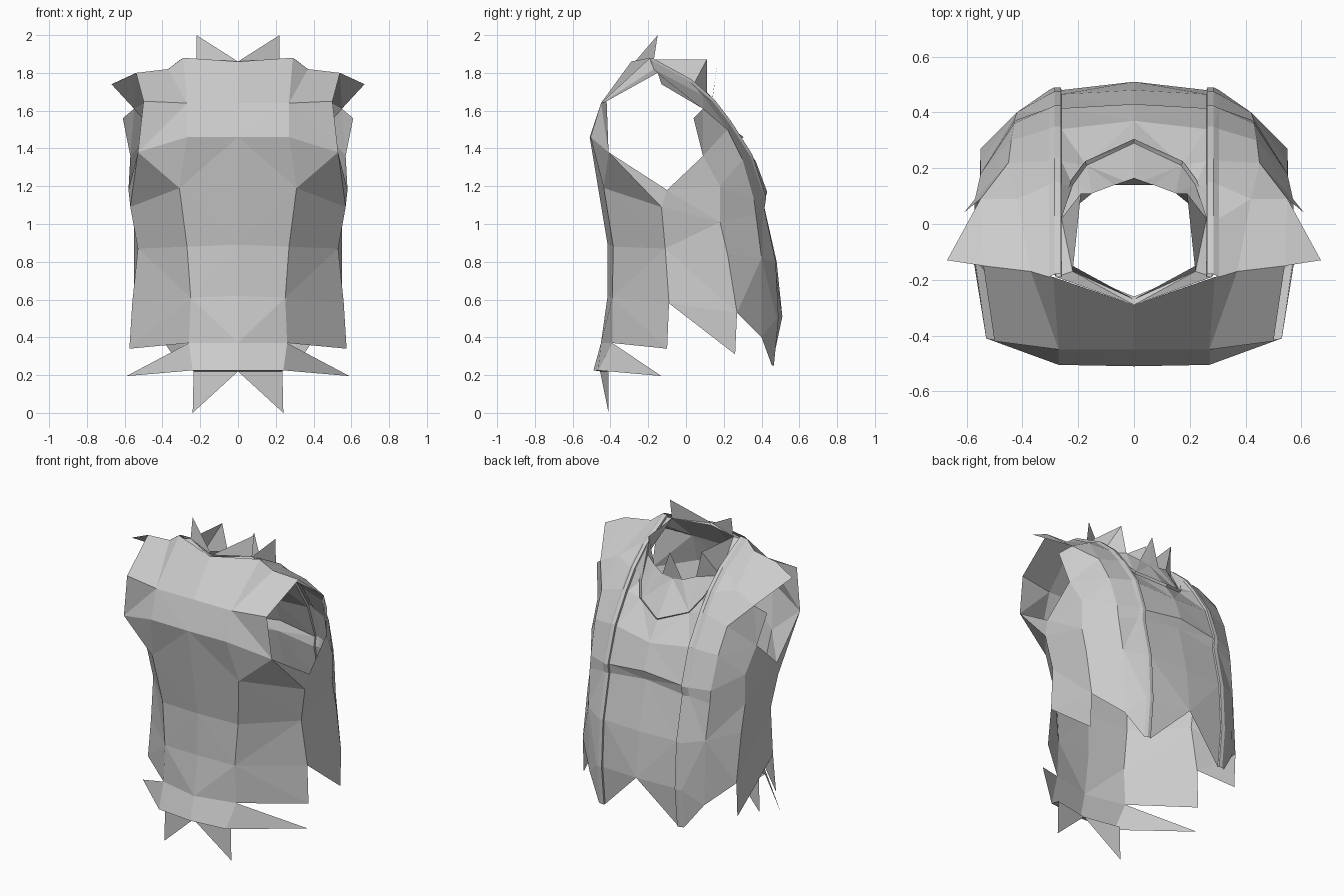
import bpy
import bmesh
from mathutils import Vector

default_cube = bpy.data.objects.get("Cube")
if default_cube:
    bpy.data.objects.remove(default_cube, do_unlink=True)

grey = bpy.data.materials.new("light_grey_cloth")
grey.use_nodes = True
grey.diffuse_color = (0.6, 0.6, 0.6, 1)
grey.node_tree.nodes["Principled BSDF"].inputs["Base Color"].default_value = grey.diffuse_color


def finish(name, faces):
    """Make a flat-shaded cloth part from corner lists, mirrored across x = 0."""
    bm = bmesh.new()
    for corners in faces:
        unique = []
        for corner in corners:
            if corner not in unique:
                unique.append(corner)
        if len(unique) > 2:
            bm.faces.new([bm.verts.new(corner) for corner in unique])
    bmesh.ops.remove_doubles(bm, verts=bm.verts, dist=0.001)
    bmesh.ops.recalc_face_normals(bm, faces=bm.faces)
    # Turn the cloth outward from the body axis
    outward = 0
    for face in bm.faces:
        centre = face.calc_center_median()
        outward += face.normal.dot(centre - Vector((0, 0, 1))) * face.calc_area()
    if outward < 0:
        bmesh.ops.reverse_faces(bm, faces=bm.faces)
    mesh = bpy.data.meshes.new(name)
    bm.to_mesh(mesh)
    bm.free()
    mesh.materials.append(grey)
    part = bpy.data.objects.new(name, mesh)
    bpy.context.scene.collection.objects.link(part)
    mirror = part.modifiers.new("Mirror", 'MIRROR')
    mirror.merge_threshold = 0.001
    return part


def sheet(rows):
    """Corner lists for triangles between rows of points, in a diamond pattern."""
    faces = []
    for row_index, (low, high) in enumerate(zip(rows, rows[1:])):
        for i in range(len(low) - 1):
            a, b, c, d = low[i], low[i + 1], high[i + 1], high[i]
            if (row_index + i) % 2:
                faces += [(a, b, d), (b, c, d)]
            else:
                faces += [(a, b, c), (a, c, d)]
    return faces


# Front panel: centre, chest line and side edge, from hem to shoulder
hem_centre, hem_corner = (0, -.49, .225), (.24, -.465, .225)
waist_centre, waist_notch = (0, -.45, .37), (.26, -.39, .37)
side_hem, side_low = (.575, -.1, .34), (.56, -.09, .58)
side_waist, side_chest = (.53, -.11, .87), (.57, -.13, 1.09)
armpit, chest_edge = (.58, -.1, 1.18), (.53, -.41, 1.38)
shoulder_front, shoulder_mid = (.54, -.15, 1.8), (.37, -.17, 1.82)
neck_front, neck_side = (0, -.29, 1.86), (.29, -.19, 1.88)
front_rows = [
    [waist_centre, waist_notch, side_hem],
    [(0, -.415, .62), (.25, -.39, .61), side_low],
    [(0, -.415, .89), (.27, -.385, .88), side_waist],
    [(0, -.465, 1.19), (.31, -.435, 1.19), side_chest],
    [(0, -.51, 1.46), (.27, -.505, 1.46), chest_edge],
    [(0, -.45, 1.64), (.27, -.45, 1.64), (.5, -.42, 1.65)],
]
front = sheet(front_rows)
front += [(side_chest, armpit, chest_edge)]
# Chest top up to the neckline and shoulder
top = front_rows[-1]
front += [(top[0], top[1], neck_side, neck_front), (top[1], shoulder_mid, neck_side),
          (top[1], top[2], shoulder_front, shoulder_mid)]
# Torn hem with a long side shred
front += [(waist_centre, waist_notch, hem_corner, hem_centre),
          (waist_notch, (.59, -.13, .195), hem_corner)]
finish("front_panel", front)

# Hem folded under, with a hanging point
fold_centre, fold_corner = (0, -.455, .22), (.235, -.41, .22)
finish("front_hem_point", [(hem_centre, hem_corner, fold_corner, fold_centre),
                           (fold_centre, fold_corner, (.24, -.41, 0))])

# Back seam line, as depth and height from shoulder to hem
seam = [(-.19, 1.87), (.02, 1.755), (.14, 1.65), (.225, 1.54), (.34, 1.36),
        (.415, 1.14), (.405, 1.08), (.465, .8), (.48, .5), (.455, .25)]


def seam_line(x, lift):
    return [(x, y + lift, z + lift * (z > 1.2)) for y, z in seam]


inner_seam = seam_line(.26, 0)
outer_seam = seam_line(.305, 0)
neckline = [(.28, -.19, 1.86), (.26, .02, 1.7), (.22, .14, 1.59), (.17, .21, 1.51), (0, .29, 1.45)]

# Back yoke around the neckline
yoke_rows = [[lip, edge] for lip, edge in zip(neckline[:4], inner_seam)]
yoke_rows += [[neckline[3], inner_seam[4]], [neckline[4], (0, .37, 1.33)]]
finish("back_yoke", sheet(yoke_rows))

# Middle of the back, with the yoke ledge and a hem torn up at the centre
spine = [(0, .37, 1.33), (0, .43, 1.17), (0, .41, 1.11), (0, .48, .8), (0, .51, .51)]
back = sheet([[mid, edge] for mid, edge in zip(spine, inner_seam[4:9])])
back.append((spine[-1], inner_seam[8], inner_seam[9]))
finish("back_middle", back)

# Raised welt covering each seam
welt_lines = [inner_seam, seam_line(.262, .01), seam_line(.285, .01), outer_seam]
finish("seam_welt", sheet([list(row) for row in zip(*welt_lines)]))

# Shoulder strap with a flared point
shoulder_tip, strap_edge = (.67, -.13, 1.74), (.55, .09, 1.61)
strap_mid, blade = (.42, .09, 1.68), (.45, .22, 1.5)
sleeve_tip, arm_back = (.61, .04, 1.56), (.57, .09, 1.36)
shoulder = [
    (outer_seam[0], shoulder_mid, strap_mid, outer_seam[1]),
    (shoulder_mid, shoulder_front, strap_edge, strap_mid),
    (shoulder_front, shoulder_tip, strap_edge),
    (outer_seam[1], strap_mid, outer_seam[2]),
    (outer_seam[2], strap_mid, blade, outer_seam[3]),
    (strap_mid, strap_edge, blade),
]
finish("shoulder_strap", shoulder)

# Side of the back behind the armhole
blade_low, blade_side = (.44, .3, 1.34), (.55, .18, 1.2)
rib = (.43, .36, 1.13)
side_back = [
    (blade, strap_edge, arm_back), (strap_edge, sleeve_tip, arm_back),
    (outer_seam[3], blade, blade_low, outer_seam[4]),
    (blade, arm_back, blade_low), (blade_low, arm_back, blade_side),
    (outer_seam[4], blade_low, rib, outer_seam[5]), (blade_low, blade_side, rib),
]
flank = [(.55, .18, 1.01), (.55, .22, .84), (.55, .27, .53)]
middle = [(.43, .37, 1.05), (.42, .4, .82), (.41, .4, .4)]
side_back += [(outer_seam[5], rib, middle[0], outer_seam[6]), (rib, blade_side, flank[0], middle[0])]
side_back += sheet([list(row) for row in zip(outer_seam[6:9], middle, flank)])
side_back.append((outer_seam[8], middle[2], outer_seam[9]))
finish("back_side", side_back)

# Flank under the arm, ending in a torn point
under_rows = [[armpit, blade_side], [side_chest, flank[0]], [side_waist, flank[1]],
              [side_low, flank[2]]]
under = sheet(under_rows)
under += [(armpit, arm_back, blade_side), (side_low, flank[2], (.55, .26, .31))]
finish("under_arm_flank", under)

# Narrow rolled rim along the neckline
rim = [(x * 1.03, y + .015, z + .01) for x, y, z in neckline]
finish("neck_rim", sheet([list(row) for row in zip(neckline, rim)]))

# Torn standing collar, with points at the front, sides and nape
nape = (0, .14, 1.66)
collar_top = [(.22, -.17, 1.87), (.19, .11, 1.87), (.15, .11, 1.7), (.07, .14, 1.67), nape]
collar_rows = [[neck_front, (0, -.26, 1.85)]]
collar_rows += [[lip, edge] for lip, edge in zip(neckline, collar_top)]
collar = sheet(collar_rows)
collar += [((0, -.27, 1.86), collar_top[0], (.22, -.15, 2)),
           (nape, collar_top[3], (0, .165, 1.84))]
finish("torn_collar", collar)
